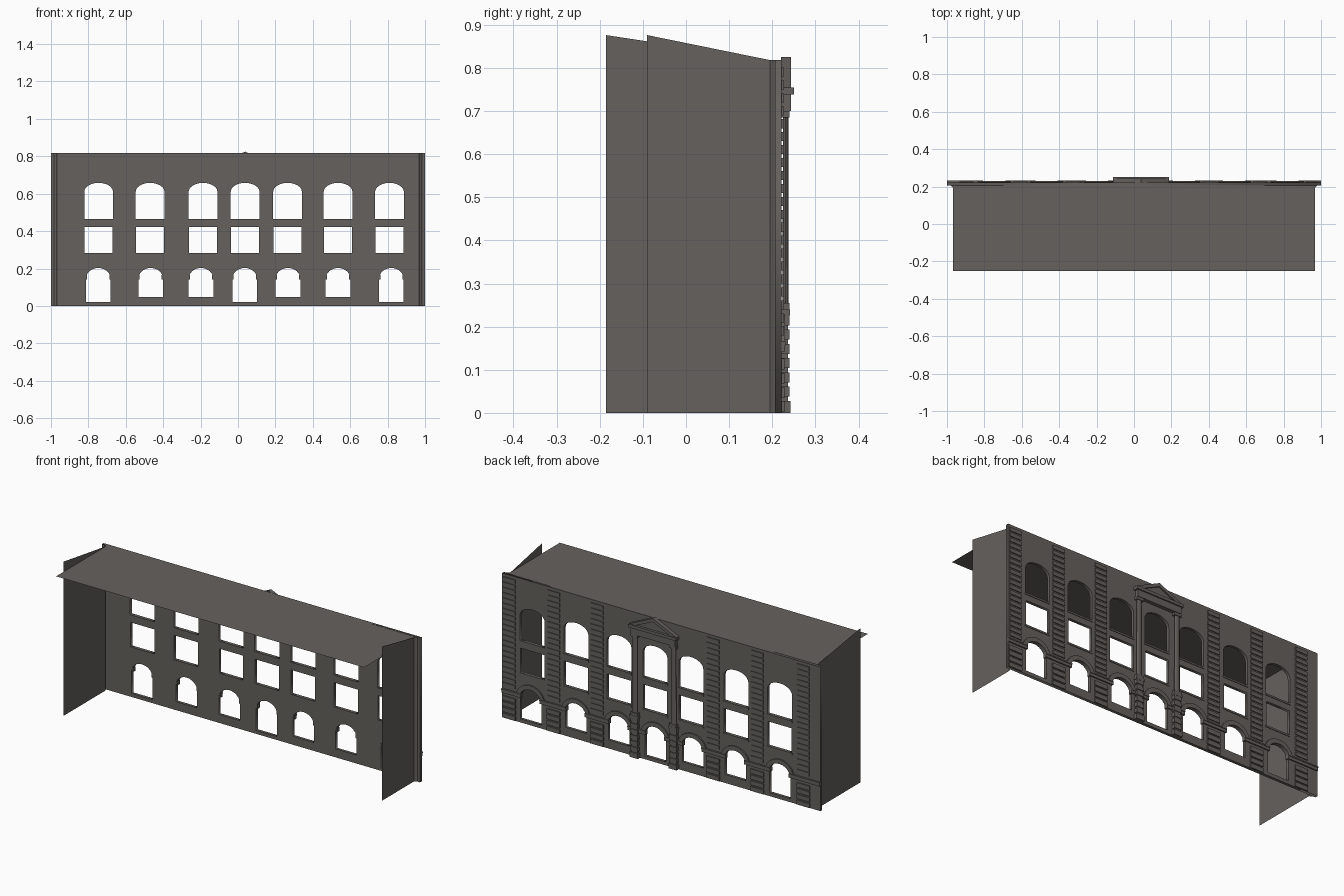
import bpy, bmesh, math
from mathutils import Matrix

if "Cube" in bpy.data.objects:
    bpy.data.objects.remove(bpy.data.objects["Cube"])

stone = bpy.data.materials.new("grey_stone")
stone.diffuse_color = (0.13, 0.12, 0.11, 1)
stone.use_nodes = True
stone.node_tree.nodes["Principled BSDF"].inputs["Base Color"].default_value = stone.diffuse_color
FACE = 0.222      # outer plane of the facade (detailed side looks to +y)
TOP = 0.818
MID = 0.038       # centre of the portico


def finish(name, bm):
    me = bpy.data.meshes.new(name)
    bm.to_mesh(me)
    bm.free()
    me.materials.append(stone)
    ob = bpy.data.objects.new(name, me)
    bpy.context.collection.objects.link(ob)
    return ob


def box(bm, x0, x1, y0, y1, z0, z1):
    m = Matrix.Translation(((x0 + x1) / 2, (y0 + y1) / 2, (z0 + z1) / 2))
    m = m @ Matrix.Diagonal((x1 - x0, y1 - y0, z1 - z0, 1))
    bmesh.ops.create_cube(bm, size=1, matrix=m)


def sheet(bm, pts):
    bm.faces.new([bm.verts.new(p) for p in pts])


def prism(bm, outline, y0, y1):
    """Extrude an (x, z) outline from y0 to y1."""
    f = bm.faces.new([bm.verts.new((x, y0, z)) for x, z in outline])
    r = bmesh.ops.extrude_face_region(bm, geom=[f])
    for v in r["geom"]:
        if isinstance(v, bmesh.types.BMVert):
            v.co.y = y1
    bmesh.ops.recalc_face_normals(bm, faces=bm.faces)


def arch(cx, hw, z0, spring, rise, n=12):
    """Outline of an arched opening; rise 0 gives a rectangle."""
    pts = [(cx - hw, z0), (cx + hw, z0)]
    if rise == 0:
        return pts + [(cx + hw, spring), (cx - hw, spring)]
    return pts + [(cx + hw * math.cos(math.pi * i / n),
                   spring + rise * math.sin(math.pi * i / n)) for i in range(n + 1)]


def pierced(name, outlines, y0, y1):
    """Flat plate with holes, made from a filled 2D curve."""
    cu = bpy.data.curves.new(name, 'CURVE')
    cu.dimensions = '2D'
    cu.fill_mode = 'BOTH'
    cu.extrude = (y1 - y0) / 2
    for o in outlines:
        sp = cu.splines.new('POLY')
        sp.points.add(len(o) - 1)
        for p, (x, z) in zip(sp.points, o):
            p.co = (x, z, 0, 1)
        sp.use_cyclic_u = True
    tmp = bpy.data.objects.new(name + "_curve", cu)
    bpy.context.collection.objects.link(tmp)
    dg = bpy.context.evaluated_depsgraph_get()
    me = bpy.data.meshes.new_from_object(tmp.evaluated_get(dg))
    bpy.data.objects.remove(tmp)
    bm = bmesh.new()
    bm.from_mesh(me)
    bmesh.ops.transform(bm, verts=bm.verts, matrix=Matrix.Translation(
        (0, (y0 + y1) / 2, 0)) @ Matrix.Rotation(math.pi / 2, 4, 'X'))
    for f in bm.faces:
        f.material_index = 0
    return finish(name, bm)


# Facade wall with three storeys of openings
upper = [-0.745, -0.47, -0.187, 0.038, 0.265, 0.535, 0.81]
ground = [-0.747, -0.467, -0.198, 0.036, 0.267, 0.535, 0.82]
sills = [0.02, 0.048, 0.048, 0.02, 0.048, 0.048, 0.02]
holes = [[(-1, 0), (1, 0), (1, TOP), (-1, TOP)]]
for x in upper:
    holes.append(arch(x, 0.077, 0.465, 0.61, 0.048))
    holes.append(arch(x, 0.075, 0.283, 0.422, 0))
for x, s in zip(ground, sills):
    holes.append(arch(x, 0.066, s, 0.145, 0.058))
pierced("facade_wall", holes, FACE - 0.016, FACE)

# Flat roof
bm = bmesh.new()
sheet(bm, [(-0.968, -0.25, TOP), (0.968, -0.25, TOP), (0.968, 0.195, TOP),
           (1, FACE, TOP), (-1, FACE, TOP), (-0.968, 0.195, TOP)])
finish("roof", bm)

# Side walls rise above the roof towards the open side; slanted corner returns
for name, s, yend in (("right_side_wall", 1, -0.09), ("left_side_wall", -1, -0.185)):
    bm = bmesh.new()
    x = 0.968 * s
    pts = [(x, yend, 0), (x, 0.195, 0), (x, 0.195, TOP), (x, yend, 0.876)]
    ret = [(x, 0.195, 0), (s, FACE - 0.004, 0), (s, FACE - 0.004, TOP), (x, 0.195, TOP)]
    for p in (pts, ret):
        sheet(bm, p if s > 0 else p[::-1])
    finish(name, bm)

# Quoin strips: separate stones stacked between the bays
bm = bmesh.new()
for cx in (-0.895, -0.606, -0.327, 0.402, 0.675, 0.955):
    for i in range(4):
        z = 0.002 + i * 0.033
        box(bm, cx - 0.041, cx + 0.041, FACE - 0.003, FACE + 0.006, z, z + 0.025)
    for i in range(21):
        z = 0.18 + i * 0.03
        box(bm, cx - 0.038, cx + 0.038, FACE - 0.003, FACE + 0.005, z, z + 0.021)
finish("quoins", bm)

# String course at the arch springing, broken by the openings
bm = bmesh.new()
edges = [-1.0]
for x in ground:
    edges += [x - 0.059, x + 0.059]
edges.append(1.0)
for a, b in zip(edges[::2], edges[1::2]):
    box(bm, a, b, FACE - 0.014, FACE + 0.007, 0.142, 0.158)
    box(bm, a, b, FACE - 0.014, FACE + 0.010, 0.158, 0.165)
finish("string_course", bm)

# Raised arch mouldings over the ground floor openings
bm = bmesh.new()
for x in ground:
    a = arch(x, 0.066, 0, 0.145, 0.058)[2:]
    b = arch(x, 0.09, 0, 0.145, 0.083)[2:]
    prism(bm, a + b[::-1], FACE - 0.002, FACE + 0.007)
finish("arch_mouldings", bm)

# Thin sills below the upper windows
bm = bmesh.new()
for x in upper:
    for z in (0.465, 0.283):
        box(bm, x - 0.08, x + 0.08, FACE - 0.01, FACE + 0.003, z - 0.01, z)
finish("window_sills", bm)

# Portico: banded pedestals and slim columns
ped, col = bmesh.new(), bmesh.new()
for s in (-1, 1):
    cx = MID + s * 0.122
    box(ped, cx - 0.026, cx + 0.026, FACE - 0.002, 0.242, 0, 0.028)
    for i in range(6):
        z = 0.028 + i * 0.033
        box(ped, cx - 0.018, cx + 0.018, FACE - 0.002, 0.236, z, z + 0.010)
        box(ped, cx - 0.023, cx + 0.023, FACE - 0.002, 0.240, z + 0.010, z + 0.033)
    box(ped, cx - 0.026, cx + 0.026, FACE - 0.002, 0.241, 0.226, 0.24)
    m = Matrix.Translation((cx, 0.231, 0.47)) @ Matrix.Diagonal((0.017, 0.007, 0.46, 1))
    bmesh.ops.create_cone(col, cap_ends=True, segments=16, radius1=1, radius2=0.9,
                          depth=1, matrix=m)
    box(col, cx - 0.022, cx + 0.022, FACE, 0.240, 0.24, 0.255)
    box(col, cx - 0.022, cx + 0.022, FACE, 0.240, 0.685, 0.70)
finish("pedestals", ped)
finish("columns", col)

# Entablature and pediment
bm = bmesh.new()
box(bm, MID - 0.14, MID + 0.14, FACE - 0.002, 0.243, 0.70, 0.738)
box(bm, MID - 0.15, MID + 0.15, FACE - 0.002, 0.25, 0.738, 0.755)
finish("entablature", bm)
bm = bmesh.new()
prism(bm, [(MID - 0.14, 0.755), (MID + 0.14, 0.755), (MID, 0.812)], FACE - 0.002, 0.236)
for s in (-1, 1):
    prism(bm, [(MID + s * 0.15, 0.755), (MID + s * 0.11, 0.755),
               (MID, 0.805), (MID, 0.825)], FACE - 0.002, 0.244)
finish("pediment", bm)
